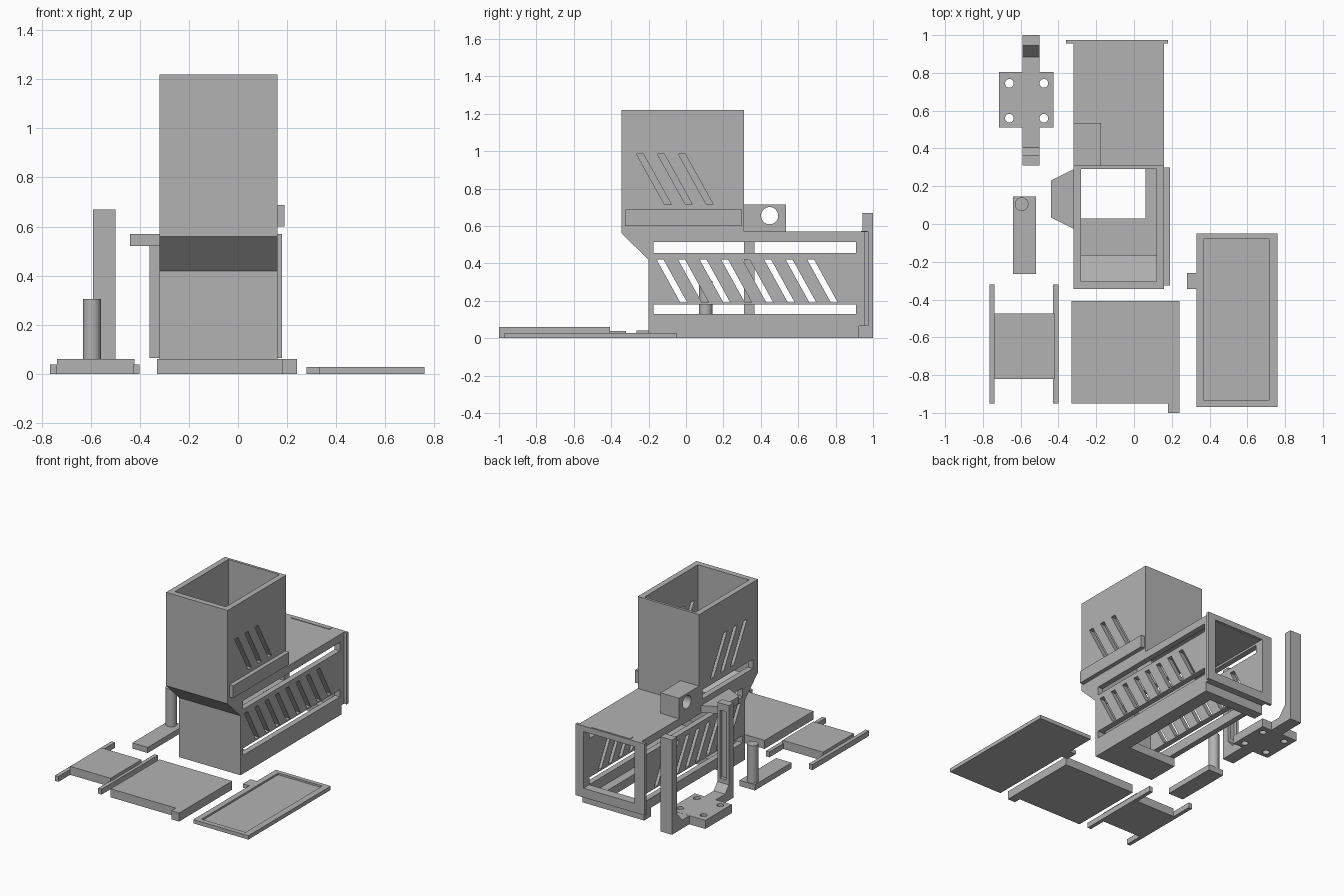
import bpy, bmesh, math
from mathutils import Vector

old = bpy.data.objects.get("Cube")
if old:
    bpy.data.objects.remove(old, do_unlink=True)

grey = bpy.data.materials.new("plain grey")
grey.use_nodes = True
grey.diffuse_color = (0.45, 0.45, 0.45, 1)
grey.node_tree.nodes["Principled BSDF"].inputs["Base Color"].default_value = (0.45, 0.45, 0.45, 1)


def prism(name, pts, lo, hi, axis="x"):
    """Extrude a flat outline from lo to hi; outline is (y, z) for x, (x, y) for z."""
    def place(p, t):
        return (t, p[0], p[1]) if axis == "x" else (p[0], p[1], t)
    bm = bmesh.new()
    a = [bm.verts.new(place(p, lo)) for p in pts]
    b = [bm.verts.new(place(p, hi)) for p in pts]
    bm.faces.new(a)
    bm.faces.new(b)
    n = len(pts)
    for i in range(n):
        bm.faces.new((a[i], a[(i + 1) % n], b[(i + 1) % n], b[i]))
    bmesh.ops.recalc_face_normals(bm, faces=bm.faces)
    mesh = bpy.data.meshes.new(name)
    bm.to_mesh(mesh)
    bm.free()
    mesh.materials.append(grey)
    obj = bpy.data.objects.new(name, mesh)
    bpy.context.scene.collection.objects.link(obj)
    return obj


def box(name, x0, x1, y0, y1, z0, z1):
    return prism(name, [(y0, z0), (y1, z0), (y1, z1), (y0, z1)], x0, x1)


def round_bar(name, u, v, r, lo, hi, axis="z", sides=32):
    ring = [(u + r * math.cos(math.tau * i / sides), v + r * math.sin(math.tau * i / sides))
            for i in range(sides)]
    return prism(name, ring, lo, hi, axis)


def combine(obj, tools, operation="DIFFERENCE"):
    """Apply boolean tools to an object, then discard the tools."""
    for tool in tools:
        mod = obj.modifiers.new("shape", "BOOLEAN")
        mod.operation = operation
        mod.solver = "EXACT"
        mod.object = tool
        tool.hide_render = True
    dg = bpy.context.evaluated_depsgraph_get()
    dg.update()
    mesh = bpy.data.meshes.new_from_object(obj.evaluated_get(dg))
    obj.modifiers.clear()
    obj.data = mesh
    mesh.materials.clear()
    mesh.materials.append(grey)
    for tool in tools:
        bpy.data.objects.remove(tool, do_unlink=True)
    return obj


def slits(count, y, step, z0, z1, lean, x0, x1):
    """Leaning slit cutters in a side wall."""
    return [prism("cutter", [(y + i * step, z1), (y + i * step + 0.037, z1),
                             (y + i * step + lean + 0.037, z0), (y + i * step + lean, z0)], x0, x1)
            for i in range(count)]


# Hopper tower with the long chamber behind it
body = prism("hopper_body", [(-0.2, 0), (0.925, 0), (0.925, 0.065), (0.957, 0.065), (0.957, 0.57),
                             (0.31, 0.57), (0.31, 1.22), (-0.345, 1.22), (-0.345, 0.56),
                             (-0.2, 0.42)], -0.32, 0.16)
cuts = [
    # hollow inside, rear opening, floor opening
    prism("cutter", [(-0.165, 0.06), (0.91, 0.06), (0.91, 0.53), (0.292, 0.53), (0.292, 1.4),
                     (-0.305, 1.4), (-0.305, 0.55), (-0.165, 0.41)], -0.28, 0.12),
    box("cutter", -0.279, 0.119, 0.8, 1.1, 0.13, 0.529),
    box("cutter", -0.5, 0.06, 0.03, 0.85, -0.1, 0.061),
    # long side slots
    box("cutter", -0.5, 0.5, -0.175, 0.91, 0.455, 0.515),
    box("cutter", -0.5, 0.5, -0.175, 0.91, 0.13, 0.18),
    # drawer slot
    box("cutter", -0.5, -0.2, -0.29, 0.27, 0.61, 0.675),
]
cuts += slits(8, -0.157, 0.115, 0.19, 0.42, 0.127, -0.5, 0.5)
cuts += slits(3, -0.265, 0.112, 0.715, 0.985, 0.15, 0.0, 0.5)
cuts += slits(3, -0.225, 0.112, 0.715, 0.985, 0.15, -0.5, -0.1)
combine(body, cuts)

# Rear flange and lip
flange = box("rear_flange", -0.36, 0.18, 0.955, 0.975, 0.065, 0.57)
combine(flange, [box("cutter", -0.28, 0.12, 0.8, 1.1, 0.13, 0.53)])
box("roof_lip", -0.24, 0.06, 0.935, 0.97, 0.565, 0.574)

# Fittings on the hopper sides
box("side_rail", 0.155, 0.19, -0.325, 0.3, 0.6, 0.688)
prism("side_shelf", [(-0.31, -0.03), (-0.31, 0.295), (-0.44, 0.23), (-0.44, 0.035)], 0.52, 0.57, "z")
eye = box("eye_block", -0.32, -0.175, 0.305, 0.535, 0.565, 0.715)
combine(eye, [round_bar("cutter", 0.447, 0.655, 0.046, -0.5, 0, "x")])

# U bracket with cross plate, grooves and screw holes
bracket = prism("u_bracket", [(0.31, 0), (1.0, 0), (1.0, 0.67), (0.945, 0.67), (0.945, 0.13),
                              (0.885, 0.06), (0.405, 0.06), (0.365, 0.11), (0.365, 0.67),
                              (0.31, 0.67)], -0.59, -0.5)
combine(bracket, [box("cutter", -0.57, -0.52, y, y + 0.04, 0.14, 0.62) for y in (0.34, 0.935)])
plate = box("bracket_plate", -0.715, -0.425, 0.51, 0.805, 0, 0.061)
combine(plate, [round_bar("cutter", x, y, 0.023, -0.1, 0.2, sides=20)
                for x in (-0.66, -0.477) for y in (0.56, 0.745)])

# Peg on a foot
box("peg_foot", -0.64, -0.52, -0.265, 0.145, 0, 0.04)
peg = round_bar("peg", -0.595, 0.105, 0.036, 0.035, 0.305)
for o in bpy.context.selected_objects:
    o.select_set(False)
peg.select_set(True)
bpy.context.view_layer.objects.active = peg
bpy.ops.object.shade_smooth_by_angle(angle=math.radians(30))

# H shaped slider
box("slider_plate", -0.738, -0.422, -0.82, -0.475, 0, 0.06)
for name, x in (("slider_rail_right", -0.765), ("slider_rail_left", -0.428)):
    box(name, x, x + 0.027, -0.95, -0.32, 0, 0.038)

# Sliding gate with grip edge
prism("sliding_gate", [(-0.33, -0.95), (0.18, -0.95), (0.18, -1.0), (0.24, -1.0),
                       (0.24, -0.407), (-0.33, -0.407)], 0, 0.06, "z")

# Recessed cover with tab
cover = prism("cover", [(0.33, -0.97), (0.76, -0.97), (0.76, -0.05), (0.33, -0.05), (0.33, -0.26),
                        (0.28, -0.26), (0.28, -0.345), (0.33, -0.345)], 0, 0.027, "z")
combine(cover, [box("cutter", 0.37, 0.715, -0.935, -0.08, 0.014, 0.1)])
